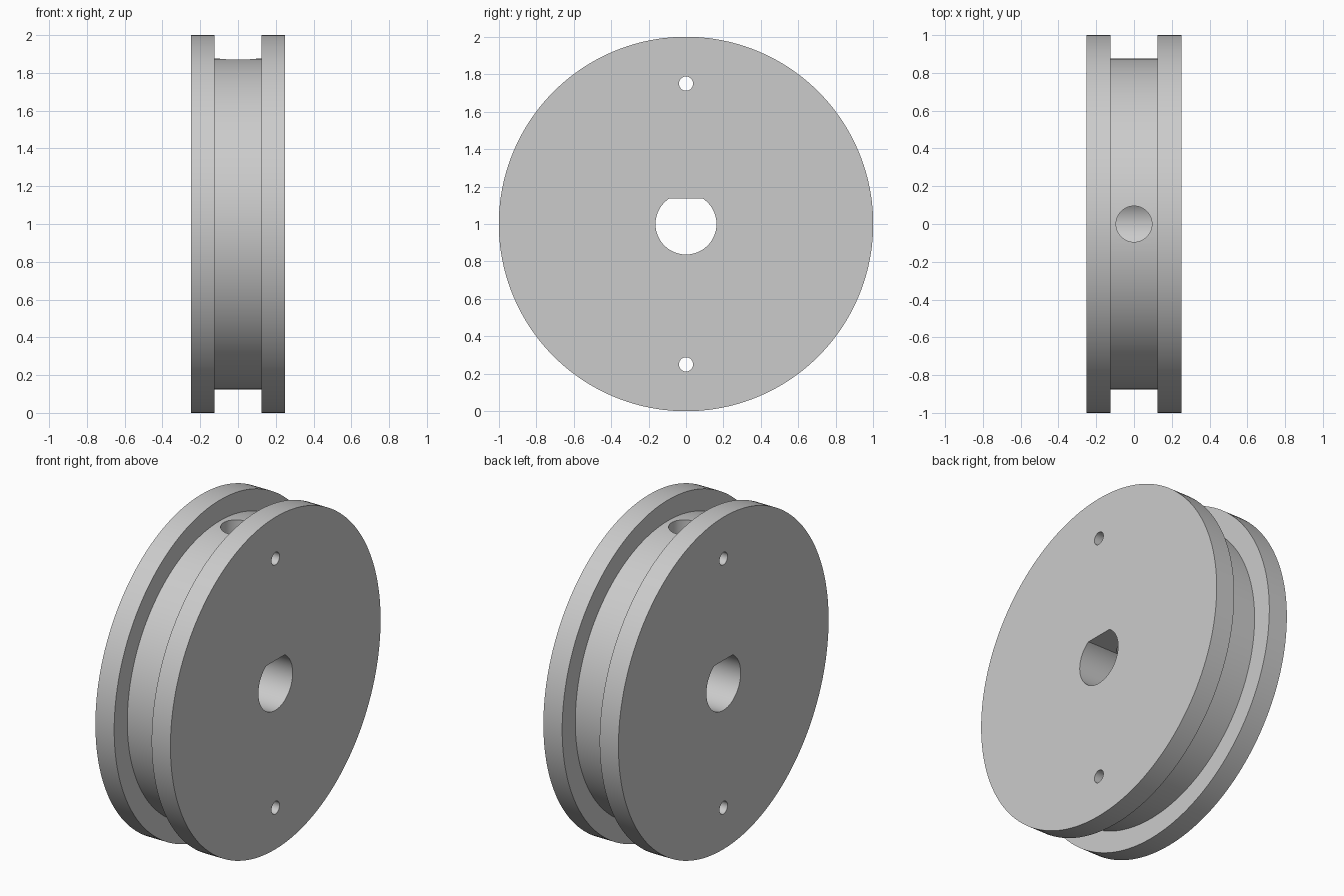
import bpy, bmesh, math
from mathutils import Matrix, Vector

cube = bpy.data.objects.get("Cube")
if cube:
    bpy.data.objects.remove(cube, do_unlink=True)

CENTRE = Vector((0, 0, 1))
RIM, HUB = 1.0, 0.875            # flange and groove radii
HALF, GROOVE = 0.25, 0.125       # half widths
BORE, FLAT = 0.163, 0.137        # shaft bore radius and height of its flat

grey = bpy.data.materials.new("plain_grey")
grey.use_nodes = True
grey.diffuse_color = (0.6, 0.6, 0.6, 1)
grey.node_tree.nodes["Principled BSDF"].inputs["Base Color"].default_value = grey.diffuse_color


def make_object(name, bm):
    bmesh.ops.recalc_face_normals(bm, faces=bm.faces)
    mesh = bpy.data.meshes.new(name)
    bm.to_mesh(mesh)
    bm.free()
    mesh.materials.append(grey)
    obj = bpy.data.objects.new(name, mesh)
    bpy.context.collection.objects.link(obj)
    return obj


def prism(name, outline, start, end):
    """Extrude a (y, z) outline along x."""
    bm = bmesh.new()
    face = bm.faces.new([bm.verts.new((start, y, z)) for y, z in outline])
    side = bmesh.ops.extrude_face_region(bm, geom=[face])["geom"]
    verts = [v for v in side if isinstance(v, bmesh.types.BMVert)]
    bmesh.ops.translate(bm, verts=verts, vec=(end - start, 0, 0))
    return make_object(name, bm)


def circle(radius, z, count, start=0.0, sweep=math.tau, closed=True):
    steps = count if closed else count - 1
    angles = [start + sweep * i / steps for i in range(count)]
    return [(radius * math.cos(a), z + radius * math.sin(a)) for a in angles]


# Grooved wheel: one profile turned around the x axis
bm = bmesh.new()
profile = [(-HALF, 0), (-HALF, RIM), (-GROOVE, RIM), (-GROOVE, HUB),
           (GROOVE, HUB), (GROOVE, RIM), (HALF, RIM), (HALF, 0)]
verts = [bm.verts.new((x, 0, CENTRE.z + r)) for x, r in profile]
edges = [bm.edges.new(pair) for pair in zip(verts, verts[1:])]
bmesh.ops.spin(bm, geom=verts + edges, cent=CENTRE, axis=(1, 0, 0),
               angle=math.tau, steps=160, use_duplicate=False)
bmesh.ops.remove_doubles(bm, verts=bm.verts, dist=0.0001)
# Merge each end fan into a single flat face
hubs = [v for v in bm.verts if (v.co - CENTRE).yz.length < 0.001]
bmesh.ops.dissolve_verts(bm, verts=hubs)
wheel = make_object("grooved_wheel", bm)

# D-shaped shaft bore
corner = math.asin(FLAT / BORE)
d_shape = circle(BORE, CENTRE.z, 64, math.pi - corner, math.pi + 2 * corner, closed=False)
cutters = [prism("shaft_bore_cutter", d_shape, -0.4, 0.4)]

# Pin holes through both flanges
for name, z in (("upper", 1.75), ("lower", 0.25)):
    cutters.append(prism(name + "_pin_hole_cutter", circle(0.038, z, 32), -0.4, 0.4))

# Radial hole from the groove down into the bore
radial = prism("radial_hole_cutter", circle(0.095, 0, 48), 0, 1.1)
radial.data.transform(Matrix.Translation(CENTRE) @ Matrix.Rotation(-math.pi / 2, 4, "Y"))
cutters.append(radial)

bpy.ops.object.select_all(action="DESELECT")
wheel.select_set(True)
bpy.context.view_layer.objects.active = wheel
for cutter in cutters:
    cutter.hide_render = True
    mod = wheel.modifiers.new(cutter.name, "BOOLEAN")
    mod.operation = "DIFFERENCE"
    mod.solver = "EXACT"
    mod.object = cutter
    bpy.ops.object.modifier_apply(modifier=mod.name)
    bpy.data.objects.remove(cutter, do_unlink=True)

bpy.ops.object.shade_smooth_by_angle(angle=math.radians(30))
